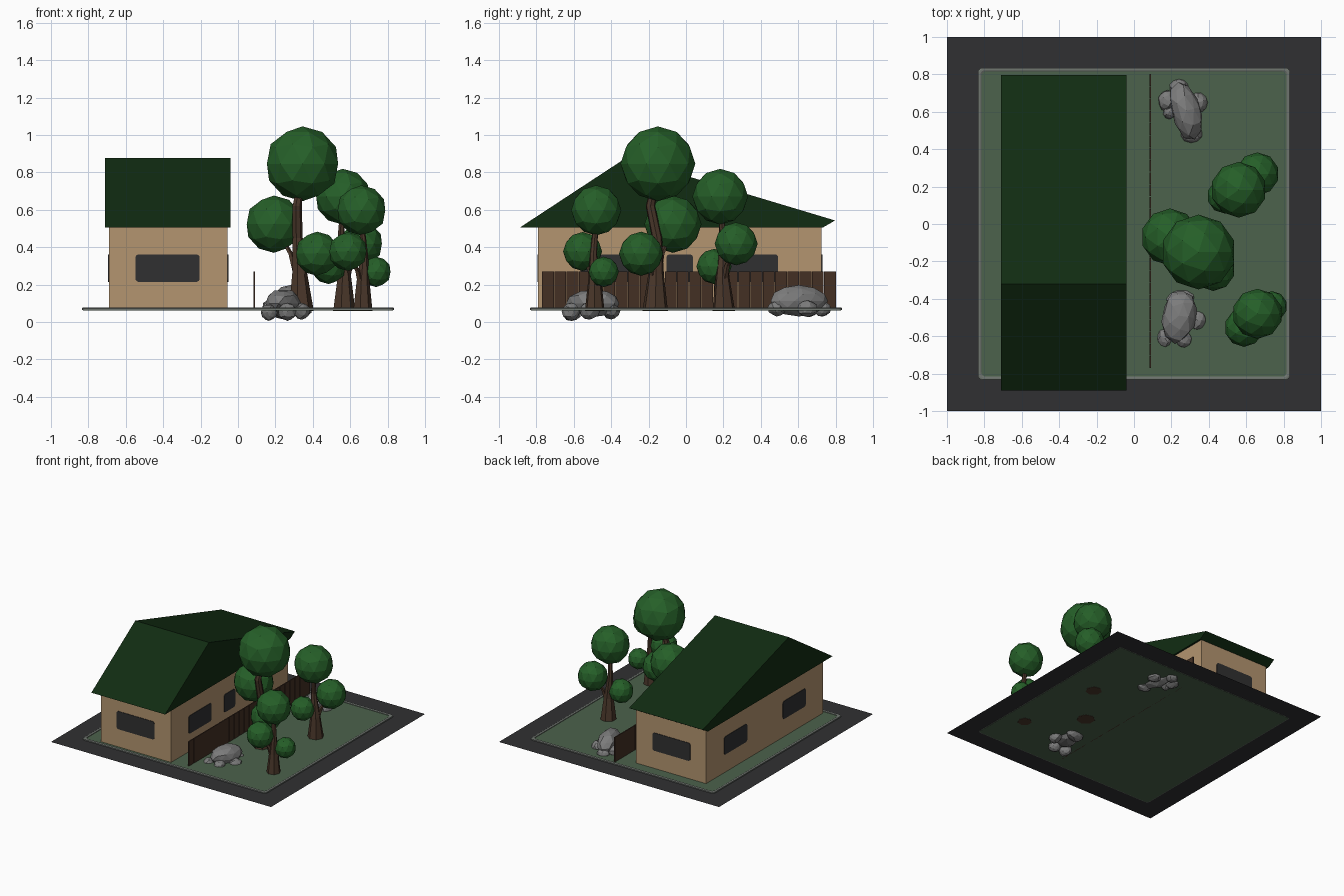
import bpy, bmesh, math, random
from mathutils import Vector, Matrix

if "Cube" in bpy.data.objects:
    bpy.data.objects.remove(bpy.data.objects["Cube"])

random.seed(4)


def mat(name, r, g, b):
    """Flat colour material from 0-255 display values."""
    m = bpy.data.materials.new(name)
    lin = [((c / 255 + 0.055) / 1.055) ** 2.4 if c > 10 else c / 255 / 12.92 for c in (r, g, b)]
    m.diffuse_color = (*lin, 1)
    m.use_nodes = True
    m.node_tree.nodes["Principled BSDF"].inputs["Base Color"].default_value = m.diffuse_color
    return m


ROAD = mat("asphalt", 48, 48, 50)
LAWN = mat("lawn_green", 76, 98, 76)
KERB = mat("kerb_grey", 112, 118, 112)
WALL = mat("wall_tan", 180, 149, 112)
ROOF = mat("roof_green", 17, 44, 18)
GLASS = mat("window_dark", 48, 48, 49)
FENCE = mat("fence_brown", 67, 48, 36)
BARK = mat("bark_brown", 74, 55, 42)
LEAF = mat("leaf_green", 37, 95, 40)
STONE = mat("stone_grey", 124, 124, 124)


def finish(name, bm, material, fix=True):
    if fix:
        bmesh.ops.recalc_face_normals(bm, faces=bm.faces[:])
    me = bpy.data.meshes.new(name)
    bm.to_mesh(me)
    bm.free()
    me.materials.append(material)
    ob = bpy.data.objects.new(name, me)
    bpy.context.collection.objects.link(ob)
    return ob


def add_box(bm, lo, hi):
    c = [(a + b) / 2 for a, b in zip(lo, hi)]
    s = [b - a for a, b in zip(lo, hi)]
    bmesh.ops.create_cube(bm, size=1, matrix=Matrix.Translation(c) @ Matrix.Diagonal((*s, 1)))


def add_prism(bm, pts, direction):
    """Polygon of 3D points pushed along a direction into a solid."""
    f = bm.faces.new([bm.verts.new(p) for p in pts])
    r = bmesh.ops.extrude_face_region(bm, geom=[f], use_keep_orig=True)
    vs = [e for e in r["geom"] if isinstance(e, bmesh.types.BMVert)]
    bmesh.ops.translate(bm, verts=vs, vec=direction)


def rounded(w, h, r, n=4):
    """Rounded rectangle outline centred on the origin."""
    out = []
    for k, (sx, sy) in enumerate([(1, 1), (-1, 1), (-1, -1), (1, -1)]):
        for i in range(n + 1):
            a = math.pi / 2 * (k + i / n)
            out.append((sx * (w / 2 - r) + r * math.cos(a), sy * (h / 2 - r) + r * math.sin(a)))
    return out


# --- ground: flat road frame, lawn and raised kerb ---
bm = bmesh.new()
rings = [[bm.verts.new((sx * s, sy * s, 0.064)) for sx, sy in ((-1, -1), (1, -1), (1, 1), (-1, 1))]
         for s in (1.0, 0.828)]
for i in range(4):
    j = (i + 1) % 4
    bm.faces.new((rings[0][i], rings[0][j], rings[1][j], rings[1][i]))
finish("road", bm, ROAD, False)

bm = bmesh.new()
add_prism(bm, [(x, y, 0.062) for x, y in rounded(1.66, 1.66, 0.02)], (0, 0, 0.006))
finish("lawn", bm, LAWN)

bm = bmesh.new()
loops = []
for size, z in ((1.67, 0.063), (1.67, 0.073), (1.658, 0.077), (1.644, 0.077), (1.632, 0.073), (1.632, 0.065)):
    loops.append([bm.verts.new((x, y, z)) for x, y in rounded(size, size, 0.025)])
for a, b in zip(loops, loops[1:] + loops[:1]):
    for i in range(len(a)):
        j = (i + 1) % len(a)
        bm.faces.new((a[i], a[j], b[j], b[i]))
finish("kerb", bm, KERB)

# --- house ---
X0, X1, Y0, Y1 = -0.69, -0.055, -0.79, 0.725
bm = bmesh.new()
add_box(bm, (X0, Y0, 0.064), (X1, Y1, 0.506))
finish("house_walls", bm, WALL)

bm = bmesh.new()
profile = [(-0.89, 0.504), (0.73, 0.504), (0.797, 0.543), (-0.32, 0.878)]
add_prism(bm, [(-0.71, y, z) for y, z in profile], (0.67, 0, 0))
finish("roof", bm, ROOF)


def window(name, wall, lo, hi):
    """Thin rounded pane on a wall; lo and hi run along the wall."""
    bm = bmesh.new()
    m, t = (lo + hi) / 2, 0.004
    shape = [(m + u, 0.288 + v) for u, v in rounded(hi - lo, 0.147, 0.018)]
    if wall in ("front", "back"):
        y, d = (Y0, -t) if wall == "front" else (Y1, t)
        add_prism(bm, [(u, y, v) for u, v in shape], (0, d, 0))
    else:
        x, d = (X0, -t) if wall == "left" else (X1, t)
        add_prism(bm, [(x, u, v) for u, v in shape], (d, 0, 0))
    finish(name, bm, GLASS)


window("front_window", "front", -0.548, -0.205)
window("back_window", "back", -0.548, -0.205)
for side in ("left", "right"):
    window(side + "_window_near", side, -0.565, -0.27)
    window(side + "_window_far", side, 0.195, 0.493)
window("right_window_middle", "right", -0.105, 0.038)

# --- fence of upright planks ---
bm = bmesh.new()
count, start, end = 24, -0.77, 0.803
step = (end - start) / count
for i in range(count):
    y = start + i * step
    add_box(bm, (0.084, y + 0.001, 0.062), (0.092, y + step - 0.002, 0.27))
finish("fence", bm, FENCE)


# --- trees: bent tapering stems with faceted ball crowns ---
def add_stem(bm, path, sides=7):
    """Tube through (x, y, z, radius) points."""
    prev = None
    for x, y, z, r in path:
        ring = [bm.verts.new((x + r * math.cos(2 * math.pi * i / sides),
                              y + r * math.sin(2 * math.pi * i / sides), z)) for i in range(sides)]
        if prev:
            for i in range(sides):
                j = (i + 1) % sides
                bm.faces.new((prev[i], prev[j], ring[j], ring[i]))
        else:
            bm.faces.new(ring)
        prev = ring
    bm.faces.new(prev)


def tree(name, trunk, crowns):
    """First crown sits on the trunk, the others on side branches."""
    bm = bmesh.new()
    add_stem(bm, trunk)
    bx, by, bz, _ = trunk[1]
    for x, y, z, r in crowns[1:]:
        add_stem(bm, [(bx, by, bz - 0.08, 0.02), ((bx * 2 + x) / 3, (by * 2 + y) / 3, (bz + z) / 2 - 0.03, 0.015),
                      (x, y, z, 0.01)], 5)
    finish(name + "_trunk", bm, BARK)
    bm = bmesh.new()
    for x, y, z, r in crowns:
        bmesh.ops.create_icosphere(bm, subdivisions=2, radius=r, matrix=Matrix.Translation((x, y, z)))
    finish(name + "_crowns", bm, LEAF)


tree("tall_tree",
     [(0.335, -0.165, 0.06, 0.07), (0.328, -0.16, 0.26, 0.042), (0.318, -0.155, 0.45, 0.028),
      (0.315, -0.19, 0.62, 0.026), (0.34, -0.16, 0.78, 0.015)],
     [(0.345, -0.15, 0.846, 0.2), (0.192, -0.07, 0.523, 0.153), (0.423, -0.24, 0.365, 0.118)])
tree("middle_tree",
     [(0.565, 0.202, 0.06, 0.062), (0.567, 0.195, 0.24, 0.038), (0.548, 0.2, 0.42, 0.02), (0.56, 0.185, 0.62, 0.014)],
     [(0.56, 0.183, 0.67, 0.149), (0.66, 0.268, 0.418, 0.115), (0.485, 0.15, 0.297, 0.094)])
tree("small_tree",
     [(0.665, -0.488, 0.06, 0.054), (0.667, -0.488, 0.22, 0.036), (0.675, -0.495, 0.36, 0.02),
      (0.66, -0.48, 0.55, 0.013)],
     [(0.66, -0.48, 0.597, 0.134), (0.588, -0.553, 0.377, 0.104), (0.738, -0.44, 0.268, 0.081)])


# --- rock piles: one large jagged stone with smaller ones round it ---
def rock_pile(name, stones):
    bm = bmesh.new()
    for x, y, z, rx, ry, rz, turn in stones:
        made = bmesh.ops.create_icosphere(bm, subdivisions=2, radius=1)["verts"]
        for v in made:
            v.co *= random.uniform(0.88, 1.04)
        m = Matrix.Translation((x, y, z)) @ Matrix.Rotation(math.radians(turn), 4, "Z") @ Matrix.Diagonal((rx, ry, rz, 1))
        bmesh.ops.transform(bm, matrix=m, verts=made)
    finish(name, bm, STONE)


rock_pile("front_rocks", [
    (0.24, -0.49, 0.1, 0.095, 0.15, 0.078, -8), (0.165, -0.61, 0.05, 0.045, 0.055, 0.045, 20),
    (0.265, -0.615, 0.055, 0.05, 0.05, 0.052, 0), (0.34, -0.515, 0.058, 0.045, 0.055, 0.045, 0),
    (0.245, -0.4, 0.06, 0.08, 0.05, 0.045, 10)])
rock_pile("back_rocks", [
    (0.28, 0.605, 0.113, 0.085, 0.165, 0.083, 16), (0.178, 0.66, 0.075, 0.05, 0.06, 0.05, 0),
    (0.345, 0.65, 0.07, 0.052, 0.055, 0.045, 20), (0.24, 0.73, 0.07, 0.05, 0.045, 0.045, 0),
    (0.305, 0.485, 0.075, 0.06, 0.05, 0.045, 0), (0.19, 0.6, 0.07, 0.035, 0.04, 0.04, 0)])
